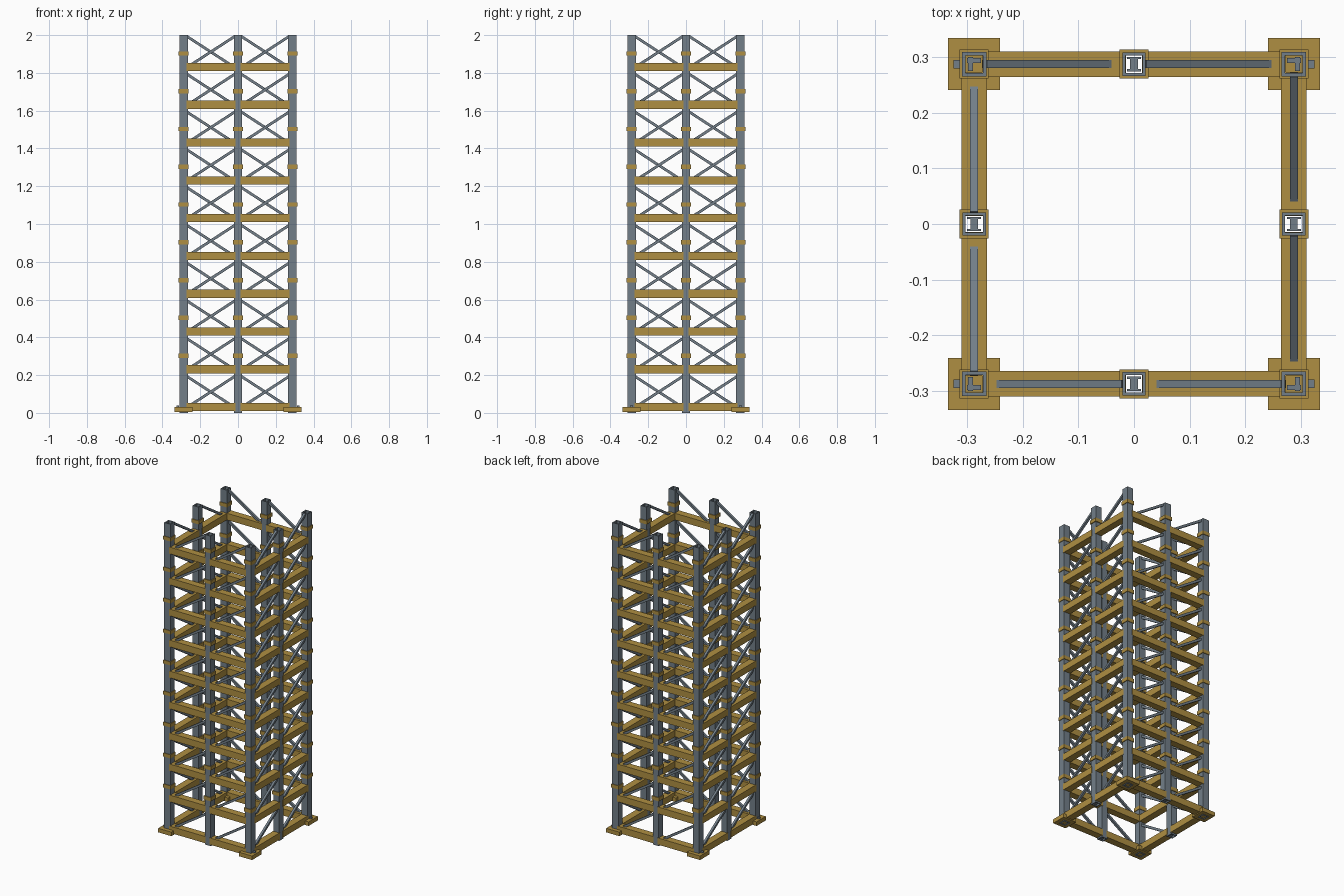
import bpy, bmesh, math
from mathutils import Matrix, Vector

if "Cube" in bpy.data.objects:
    bpy.data.objects.remove(bpy.data.objects["Cube"])


def material(name, rgb):
    m = bpy.data.materials.new(name)
    m.diffuse_color = (*rgb, 1)
    m.use_nodes = True
    m.node_tree.nodes["Principled BSDF"].inputs["Base Color"].default_value = m.diffuse_color
    return m


GOLD = material("ochre_yellow", (0.43, 0.275, 0.054))
STEEL = material("blue_grey_steel", (0.17, 0.212, 0.25))

R = 0.288            # post centre line
STEP = 0.2           # storey height
LEVELS = 10
BAY = R / 2          # centre of a bay
TURNS = [Matrix.Rotation(math.radians(90 * k), 4, 'Z') for k in range(4)]


def box(bm, centre, size, tilt=0.0, turn=Matrix.Identity(4)):
    """Box, tilted in the xz plane, then turned about the tower axis."""
    m = (turn @ Matrix.Translation(centre) @ Matrix.Rotation(-tilt, 4, 'Y')
         @ Matrix.Diagonal((*size, 1)))
    bmesh.ops.create_cube(bm, size=1, matrix=m)


def tube(bm, x, y, z0, z1, outer, inner):
    """Square hollow tube with open ends."""
    rings = []
    for half, z in ((outer, z0), (outer, z1), (inner, z1), (inner, z0)):
        rings.append([bm.verts.new((x + sx * half, y + sy * half, z))
                      for sx, sy in ((-1, -1), (1, -1), (1, 1), (-1, 1))])
    for a, b in zip(rings, rings[1:] + rings[:1]):
        for i in range(4):
            j = (i + 1) % 4
            bm.faces.new((a[i], a[j], b[j], b[i]))


def finish(name, bm, mat):
    bmesh.ops.recalc_face_normals(bm, faces=bm.faces)
    me = bpy.data.meshes.new(name)
    bm.to_mesh(me)
    bm.free()
    me.materials.append(mat)
    bpy.context.collection.objects.link(bpy.data.objects.new(name, me))


corners = [(sx * R, sy * R) for sx in (-1, 1) for sy in (-1, 1)]
middles = [(R, 0), (-R, 0), (0, R), (0, -R)]

# corner posts: square tubes with an angle section inside
bm = bmesh.new()
for x, y in corners:
    tube(bm, x, y, 0, 2, 0.022, 0.0155)
    sx, sy = math.copysign(1, x), math.copysign(1, y)
    box(bm, (x + sx * 0.007, y, 0.99), (0.009, 0.025, 1.97))
    box(bm, (x, y + sy * 0.007, 0.99), (0.025, 0.009, 1.97))
finish("corner_posts", bm, STEEL)

# middle posts: square tubes with an I section inside
bm = bmesh.new()
for x, y in middles:
    tube(bm, x, y, 0, 2, 0.021, 0.0155)
    box(bm, (x, y, 0.99), (0.014, 0.025, 1.97))
    for s in (-1, 1):
        box(bm, (x, y + s * 0.011, 0.99), (0.025, 0.004, 1.97))
finish("middle_posts", bm, STEEL)

# collars around every post, at mid storey from the second storey up
bm = bmesh.new()
for x, y in corners + middles:
    for k in range(1, LEVELS):
        z = k * STEP + 0.103
        tube(bm, x, y, z - 0.0115, z + 0.0115, 0.026, 0.02)
finish("post_collars", bm, GOLD)

# horizontal beams and rising diagonal braces, two bays on each of four sides
beams, braces = bmesh.new(), bmesh.new()
tilt = math.atan(0.65)
for turn in TURNS:
    for x in (-BAY, BAY):
        for k in range(LEVELS):
            z = k * STEP
            box(beams, (x, -R, z + 0.031), (R * 0.9, 0.046, 0.043), 0, turn)
            box(braces, (x, -R, z + 0.111), (0.25 / math.cos(tilt), 0.0145, 0.0145), tilt, turn)
finish("horizontal_beams", beams, GOLD)
finish("diagonal_braces", braces, STEEL)

# base plates and their bolts
plates, bolts = bmesh.new(), bmesh.new()
for x, y in corners:
    box(plates, (x, y, 0.017), (0.094, 0.094, 0.026))
    for s in (-1, 1):
        box(bolts, (x + s * 0.031, y, 0.033), (0.013, 0.015, 0.012))
finish("base_plates", plates, GOLD)
finish("base_bolts", bolts, STEEL)
